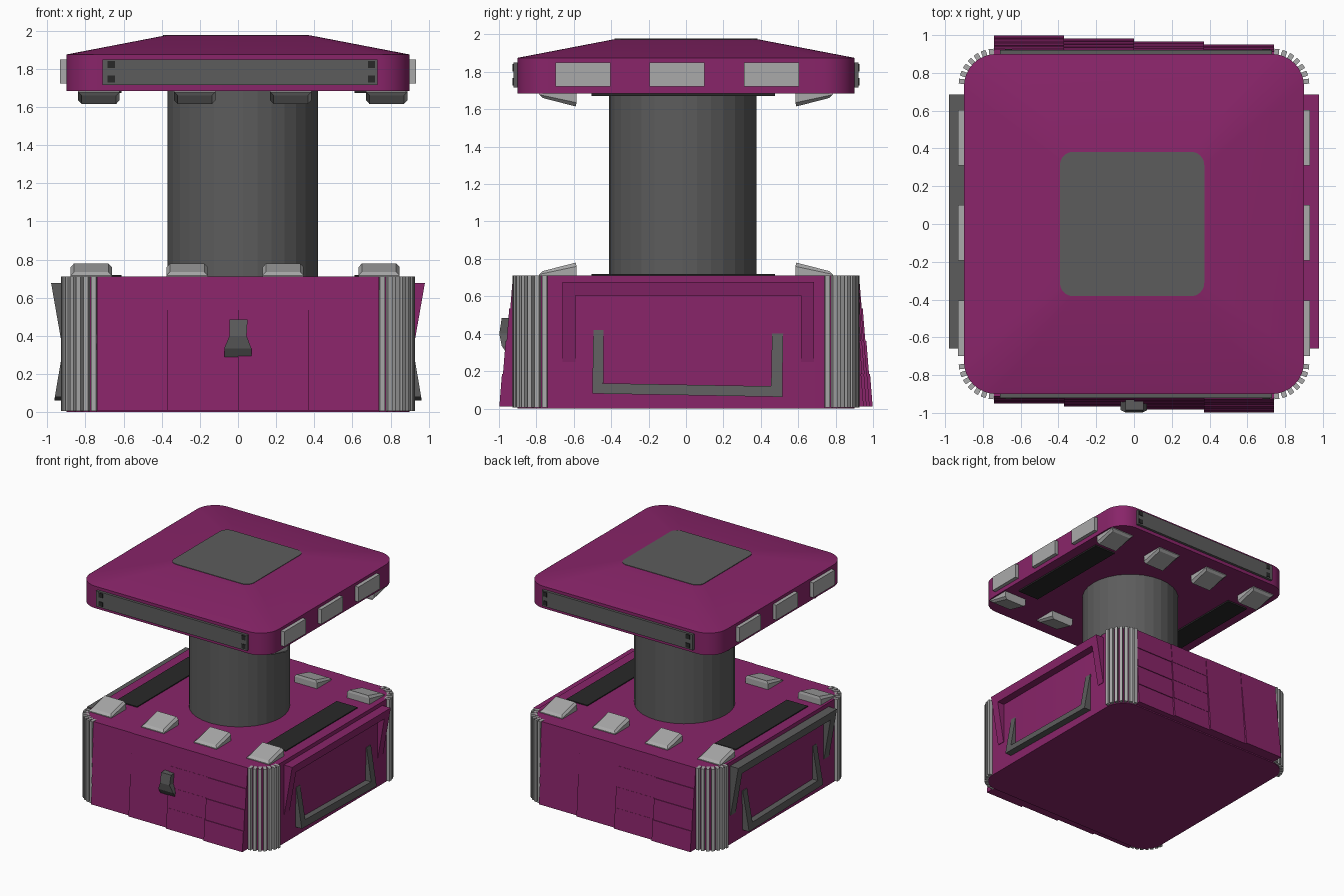
import bpy, bmesh, math
from mathutils import Vector

if "Cube" in bpy.data.objects:
    bpy.data.objects.remove(bpy.data.objects["Cube"])


def material(name, rgb):
    m = bpy.data.materials.new(name)
    m.diffuse_color = (*rgb, 1)
    m.use_nodes = True
    m.node_tree.nodes["Principled BSDF"].inputs["Base Color"].default_value = m.diffuse_color
    return m


PURPLE = material("purple", (0.25, 0.018, 0.142))
DARK = material("dark grey", (0.108, 0.108, 0.108))
LIGHT = material("light grey", (0.40, 0.40, 0.40))
BLACK = material("near black", (0.022, 0.022, 0.022))


def loft(name, rings, mat, smooth=False):
    """Closed solid through rings of equal point count."""
    bm = bmesh.new()
    loops = [[bm.verts.new(p) for p in r] for r in rings]
    n = len(loops[0])
    for a, b in zip(loops, loops[1:]):
        for i in range(n):
            j = (i + 1) % n
            bm.faces.new((a[i], a[j], b[j], b[i]))
    bm.faces.new(loops[0][::-1])
    bm.faces.new(loops[-1])
    bmesh.ops.recalc_face_normals(bm, faces=bm.faces)
    me = bpy.data.meshes.new(name)
    bm.to_mesh(me)
    bm.free()
    me.materials.append(mat)
    ob = bpy.data.objects.new(name, me)
    bpy.context.collection.objects.link(ob)
    if smooth:
        bpy.ops.object.select_all(action='DESELECT')
        ob.select_set(True)
        bpy.context.view_layer.objects.active = ob
        bpy.ops.object.shade_smooth_by_angle(angle=math.radians(30))
    return ob


def rounded(h, r, z, cx=0, seg=8):
    """Rounded square ring of half size h."""
    pts = []
    for k, (sx, sy) in enumerate(((1, 1), (-1, 1), (-1, -1), (1, -1))):
        for i in range(seg + 1):
            a = math.pi / 2 * (k + i / seg)
            pts.append((cx + sx * (h - r) + r * math.cos(a), sy * (h - r) + r * math.sin(a), z))
    return pts


def rect(x0, x1, y0, y1, z):
    return [(x0, y0, z), (x1, y0, z), (x1, y1, z), (x0, y1, z)]


def box(name, x0, x1, y0, y1, z0, z1, mat):
    return loft(name, [rect(x0, x1, y0, y1, z0), rect(x0, x1, y0, y1, z1)], mat)


# main masses: base, column, cap, top plate
loft("base_body", [rounded(0.9, 0.17, 0), rounded(0.9, 0.17, 0.71)], PURPLE, True)


def circle(z):
    return [(0.025 + 0.395 * math.cos(i * math.tau / 32), -0.018 + 0.395 * math.sin(i * math.tau / 32), z)
            for i in range(32)]


loft("column", [circle(0.70), circle(1.70)], DARK)
loft("cap", [rounded(0.9, 0.17, 1.685), rounded(0.9, 0.17, 1.875), rounded(0.385, 0.07, 1.974)], PURPLE, True)
loft("top_plate", [rounded(0.382, 0.07, 1.970, -0.01), rounded(0.382, 0.07, 1.978, -0.01)], DARK)

# staggered wall bricks, front and back (half turn of each other)
for s, side in ((1, "front"), (-1, "back")):
    for r in range(4):
        for c in range(4):
            yb = 0.92 + (r + 1) * (0.0075 + 0.004 * c)
            yt = yb - 0.014
            x0, x1 = -0.74 + 0.37 * c, -0.37 + 0.37 * c
            z1 = 0.71 - 0.175 * r
            z0 = max(z1 - 0.175, 0.005)
            rings = [rect(x0, x1, -yb, -0.88, z0), rect(x0, x1, -yt, -0.88, z1)]
            loft(side + "_brick", [[(s * x, s * y, z) for x, y, z in g] for g in rings], PURPLE)

# corner ribs
for sx in (-1, 1):
    for sy in (-1, 1):
        for i in range(7):
            a = math.pi / 2 * (i + 0.5) / 7
            d, t = Vector((math.cos(a), math.sin(a))), Vector((-math.sin(a), math.cos(a)))
            c = Vector((0.735, 0.735))
            foot = [c + d * u + t * v for u, v in ((0.14, -0.013), (0.193, -0.013), (0.193, 0.013), (0.14, 0.013))]
            loft("corner_rib", [[(sx * p.x, sy * p.y, z) for p in foot] for z in (0.005, 0.712)], LIGHT)

# wedge blocks on the base and under the cap
for sy in (-1, 1):
    for zb, dz, cx in ((0.705, 1, -0.015), (1.69, -1, 0.025)):
        for k in range(4):
            x = cx + (k - 1.5) * 0.503
            w = 0.108
            low = [(x - w, sy * 0.785, zb), (x + w, sy * 0.785, zb), (x + w, sy * 0.585, zb), (x - w, sy * 0.585, zb)]
            e = w - 0.018
            mid = [(p, q, zb + dz * h) for (p, q, _), h in zip(low, (0.012, 0.012, 0.055, 0.055))]
            top = [(x - e, sy * 0.765, zb + dz * 0.03), (x + e, sy * 0.765, zb + dz * 0.03),
                   (x + e, sy * 0.59, zb + dz * 0.075), (x - e, sy * 0.59, zb + dz * 0.075)]
            loft("wedge_block", [low, mid, top], LIGHT)

# dark strips on the base top and cap underside
for sx in (-1, 1):
    a, b = sorted((sx * 0.61, sx * 0.81))
    box("base_strip", a, b, -0.505, 0.475, 0.70, 0.718, BLACK)
    box("cap_under_strip", a, b, -0.505, 0.475, 1.672, 1.69, BLACK)

# cap edge: bands with bolts front and back, light panels left and right
for s in (-1, 1):
    a, b = sorted((s * 0.88, s * 0.922))
    box("cap_band", -0.71, 0.73, a, b, 1.715, 1.85, DARK)
    a, b = sorted((s * 0.90, s * 0.927))
    for x in (-0.665, 0.70):
        for z in (1.747, 1.822):
            box("band_bolt", x - 0.019, x + 0.019, a, b, z - 0.019, z + 0.019, BLACK)
    a, b = sorted((s * 0.88, s * 0.932))
    for y in (-0.552, -0.047, 0.457):
        box("cap_side_panel", a, b, y - 0.147, y + 0.147, 1.722, 1.85, LIGHT)


# flared side frames
def bar(name, s, yz, outer, mat):
    """Plate with outline yz, from inside the wall out to outer(z)."""
    loft(name, [[(s * 0.88, y, z) for y, z in yz], [(s * outer(z), y, z) for y, z in yz]], mat)


def upper(z):
    return 0.905 + (z - 0.25) * 0.175


def lower(z):
    return 0.962 - (z - 0.07) * 0.17


for s, mat in ((1, PURPLE), (-1, DARK)):
    bar("upper_frame_top", s, [(-0.66, 0.605), (0.685, 0.605), (0.685, 0.677), (-0.66, 0.677)], upper, mat)
    for y0, y1 in ((-0.66, -0.59), (0.615, 0.685)):
        bar("upper_frame_leg", s, [(y0, 0.25), (y1, 0.25), (y1, 0.605), (y0, 0.605)], upper, mat)
    bar("lower_frame_bottom", s, [(-0.50, 0.08), (0.515, 0.062), (0.515, 0.118), (-0.50, 0.136)], lower, DARK)
    bar("lower_frame_leg", s, [(-0.50, 0.136), (-0.44, 0.135), (-0.44, 0.42), (-0.495, 0.42)], lower, DARK)
    bar("lower_frame_leg", s, [(0.455, 0.119), (0.515, 0.118), (0.52, 0.40), (0.46, 0.40)], lower, DARK)

# front latch: narrow neck flaring toward the bottom
loft("front_latch", [rect(-0.07, 0.07, -0.955, -0.9, 0.29), rect(-0.072, 0.07, -0.985, -0.9, 0.335),
                     rect(-0.045, 0.045, -0.998, -0.9, 0.40), rect(-0.045, 0.05, -0.985, -0.9, 0.485)], DARK)
